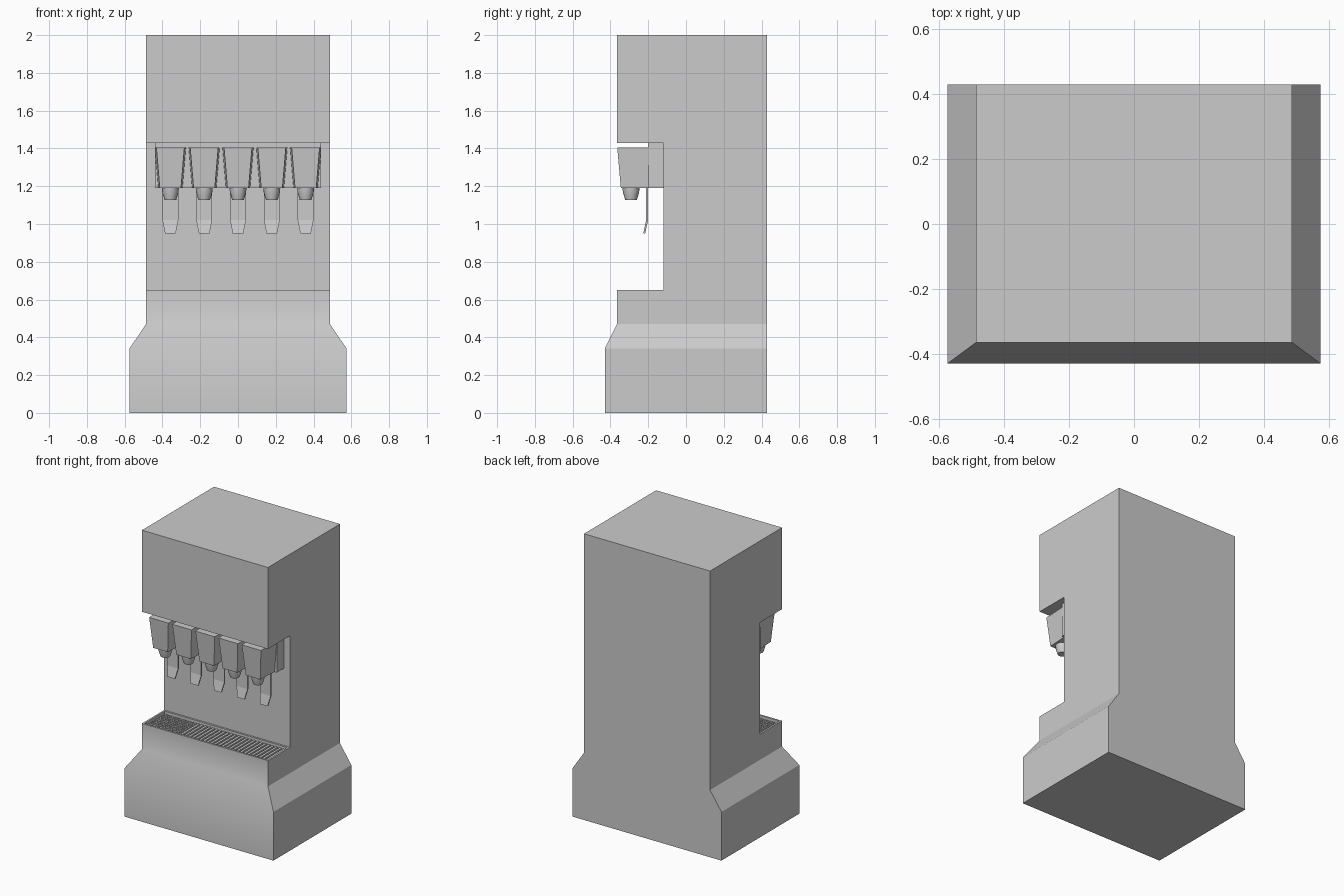
import bpy, bmesh, math

if "Cube" in bpy.data.objects:
    bpy.data.objects.remove(bpy.data.objects["Cube"])

grey = bpy.data.materials.new("plain grey")
grey.diffuse_color = (0.6, 0.6, 0.6, 1)
grey.use_nodes = True
grey.node_tree.nodes["Principled BSDF"].inputs["Base Color"].default_value = grey.diffuse_color


def finish(name, bm):
    bmesh.ops.remove_doubles(bm, verts=bm.verts, dist=0.0001)
    bmesh.ops.recalc_face_normals(bm, faces=bm.faces)
    mesh = bpy.data.meshes.new(name)
    bm.to_mesh(mesh)
    bm.free()
    mesh.materials.append(grey)
    obj = bpy.data.objects.new(name, mesh)
    bpy.context.collection.objects.link(obj)
    return obj


def loft(bm, rings, cap_start=True, cap_end=True):
    loops = [[bm.verts.new(p) for p in ring] for ring in rings]
    for a, b in zip(loops, loops[1:]):
        for i in range(len(a)):
            j = (i + 1) % len(a)
            bm.faces.new((a[i], a[j], b[j], b[i]))
    if cap_start:
        bm.faces.new(loops[0][::-1])
    if cap_end:
        bm.faces.new(loops[-1])


def rect(w, y0, y1, z):
    return [(-w, y0, z), (w, y0, z), (w, y1, z), (-w, y1, z)]


def box(bm, x0, x1, y0, y1, z0, z1):
    loft(bm, [[(x0, y0, z), (x1, y0, z), (x1, y1, z), (x0, y1, z)] for z in (z0, z1)])


# Cabinet: flared base, ledge, recessed column and overhanging head
W, FRONT, WALL, BACK = 0.487, -0.365, -0.12, 0.43
bm = bmesh.new()
loft(bm, [rect(0.575, -0.43, BACK, 0), rect(0.575, -0.43, BACK, 0.34),
          rect(W, FRONT, BACK, 0.47)], cap_end=False)
side = [(FRONT, 0.47), (FRONT, 0.65), (WALL, 0.65), (WALL, 1.43),
        (FRONT, 1.43), (FRONT, 2.0), (BACK, 2.0), (BACK, 0.47)]
loft(bm, [[(x, y, z) for y, z in side] for x in (-W, W)])
# Open the seam between base and tower
bm.faces.ensure_lookup_table()
seam = [f for f in bm.faces if all(abs(v.co.z - 0.47) < 1e-4 for v in f.verts)]
bmesh.ops.delete(bm, geom=seam, context='FACES_ONLY')
bmesh.ops.remove_doubles(bm, verts=bm.verts, dist=0.0001)
bmesh.ops.recalc_face_normals(bm, faces=bm.faces)
# Curved-looking front apron, sunken drip tray in the ledge
for f in bm.faces:
    c = f.calc_center_median()
    f.smooth = f.normal.y < -0.5 and c.z < 0.65
ledge = [f for f in bm.faces if f.normal.z > 0.9 and abs(f.calc_center_median().z - 0.65) < 1e-3]
bmesh.ops.inset_region(bm, faces=ledge, thickness=0.018)
tray = bmesh.ops.extrude_face_region(bm, geom=ledge)
bmesh.ops.translate(bm, vec=(0, 0, -0.035), verts=[v for v in tray["geom"] if isinstance(v, bmesh.types.BMVert)])
bmesh.ops.delete(bm, geom=ledge, context='FACES_ONLY')
finish("cabinet", bm)

# Drip grate: slats on the right, finer mesh at the left end
bm = bmesh.new()
X, Y0, Y1, SPLIT = W - 0.018, FRONT + 0.018, WALL - 0.018, -0.22
n = 24
for i in range(n):
    x = SPLIT + (i + 0.5) * (X - SPLIT) / n
    box(bm, x - 0.008, x + 0.008, Y0, Y1, 0.622, 0.637)
for i in range(14):
    x = -X + (i + 0.5) * (SPLIT + X) / 14
    box(bm, x - 0.004, x + 0.004, Y0, Y1, 0.624, 0.635)
for i in range(10):
    y = Y0 + (i + 0.5) * (Y1 - Y0) / 10
    box(bm, -X, SPLIT, y - 0.004, y + 0.004, 0.623, 0.634)
finish("drip_grate", bm)

# Mounting block behind the valves
bm = bmesh.new()
box(bm, -0.44, 0.44, -0.2, WALL, 1.19, 1.43)
finish("valve_mount", bm)


def valve(x):
    # Tapered valve housing, slightly narrower at the front
    bm = bmesh.new()
    loft(bm, [[(x - f, yf, z), (x + f, yf, z), (x + b, -0.2, z), (x - b, -0.2, z)]
              for f, b, yf, z in ((0.056, 0.064, -0.345, 1.19), (0.074, 0.082, -0.364, 1.405))])
    finish("valve_housing", bm)

    # Nozzle: short collar then a cone
    bm = bmesh.new()
    loft(bm, [[(x + r * math.cos(i * math.tau / 16), -0.291 + r * math.sin(i * math.tau / 16), z)
               for i in range(16)]
              for r, z in ((0.045, 1.192), (0.043, 1.168), (0.031, 1.128))])
    nozzle = finish("nozzle", bm)
    bpy.context.view_layer.objects.active = nozzle
    nozzle.select_set(True)
    bpy.ops.object.shade_smooth_by_angle(angle=math.radians(30))
    nozzle.select_set(False)

    # Thin push lever with a kicked-forward, narrowed tip
    bm = bmesh.new()
    loft(bm, [[(x - w, y, z), (x + w, y, z), (x + w, y + 0.01, z), (x - w, y + 0.01, z)]
              for w, y, z in ((0.028, -0.226, 0.95), (0.042, -0.211, 1.02), (0.042, -0.211, 1.34))])
    finish("lever", bm)


for k in range(-2, 3):
    valve(k * 0.179)
